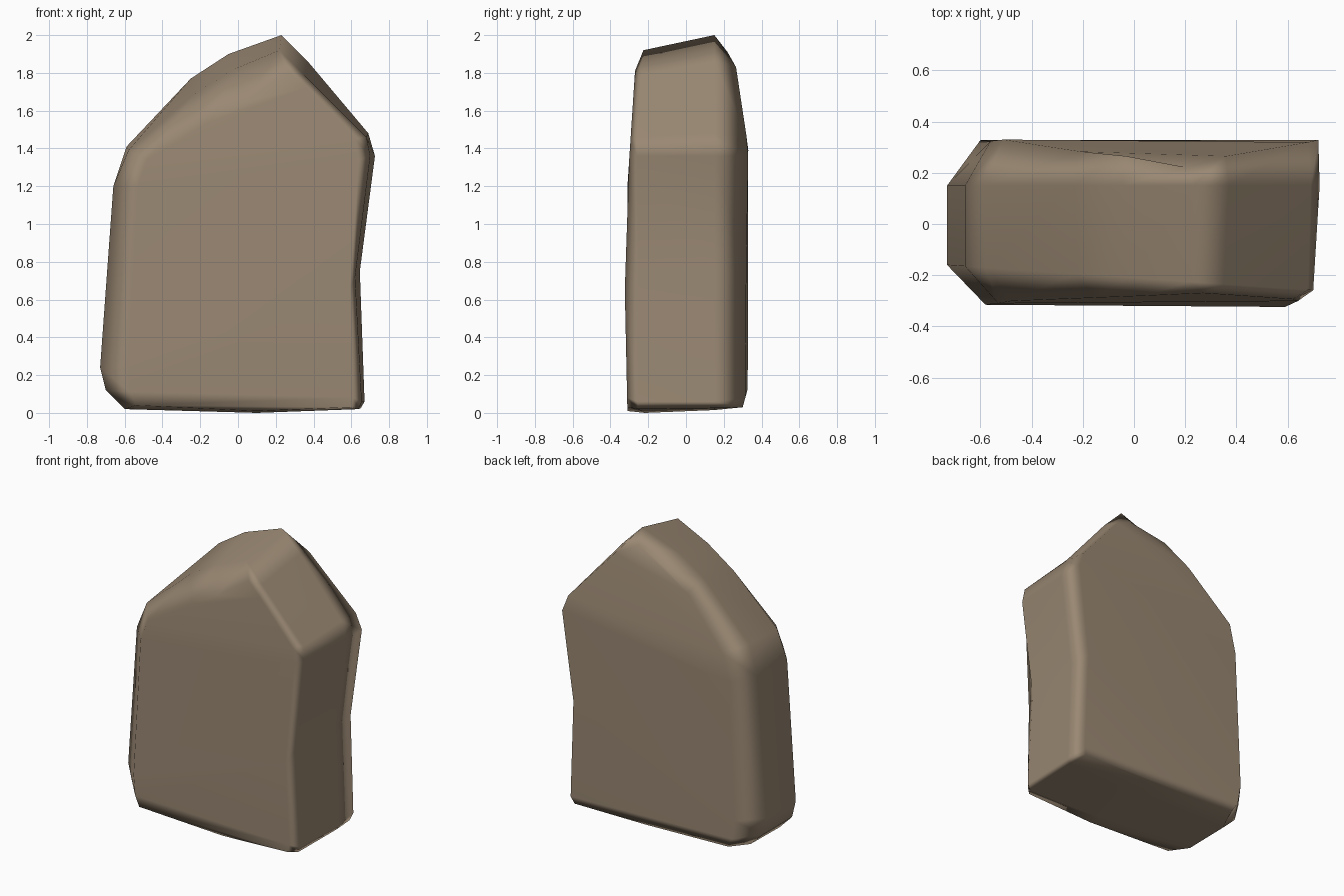
import bpy, bmesh

if "Cube" in bpy.data.objects:
    bpy.data.objects.remove(bpy.data.objects["Cube"])

# Outlines in x, z: clockwise from bottom left, over the peak, to bottom right and bottom middle
front = [(-.54, .04), (-.57, .11), (-.58, .25), (-.53, 1.20), (-.48, 1.34), (-.15, 1.54), (.04, 1.65),
         (.27, 1.81), (.36, 1.72), (.62, 1.45), (.64, 1.34), (.59, .65), (.61, .08), (.60, .03), (.10, .01)]
front_rim = [(-.60, .02), (-.70, .12), (-.73, .24), (-.66, 1.20), (-.58, 1.39), (-.23, 1.69), (-.02, 1.82),
             (.22, 1.92), (.35, 1.79), (.68, 1.46), (.70, 1.36), (.62, .72), (.655, .06), (.64, .02), (.10, .0)]
back_rim = [(-.60, .025), (-.70, .12), (-.73, .24), (-.66, 1.20), (-.59, 1.41), (-.25, 1.77), (-.05, 1.90),
            (.23, 2.0), (.37, 1.86), (.69, 1.48), (.725, 1.36), (.645, .75), (.67, .06), (.65, .025), (.10, .015)]
back = [(-.54, .05), (-.58, .12), (-.60, .25), (-.56, 1.20), (-.51, 1.39), (-.21, 1.71), (-.03, 1.83),
        (.21, 1.91), (.36, 1.83), (.68, 1.47), (.72, 1.36), (.64, .75), (.665, .08), (.645, .03), (.10, .03)]


def interp(z, keys):
    """Depth at height z from (height, depth) pairs."""
    for (z0, y0), (z1, y1) in zip(keys, keys[1:]):
        if z <= z1:
            return y0 + (y1 - y0) * max(0, z - z0) / (z1 - z0)
    return keys[-1][1]


depth = [
    lambda x, z: interp(z, [(0, -.31), (.7, -.325), (1.2, -.31), (1.81, -.27)]),
    lambda x, z: -.16 - .10 * (x + .73) / 1.45,
    lambda x, z: .15,
    lambda x, z: interp(z, [(.03, .30), (.12, .325), (.4, .33), (.9, .315), (1.4, .33), (1.83, .265), (1.91, .22)]),
]

# Rock body: loft the four outlines from front to back
bm = bmesh.new()
rings = [[bm.verts.new((x, y(x, z), z)) for x, z in pts]
         for pts, y in zip((front, front_rim, back_rim, back), depth)]
n = len(front)
for a, b in zip(rings, rings[1:]):
    for i in range(n):
        j = (i + 1) % n
        bm.faces.new((a[i], a[j], b[j], b[i]))

# Front and back faces as strips across the width
for r in (rings[0], rings[-1]):
    bm.faces.new((r[0], r[13], r[14]))
    for i in range(5):
        bm.faces.new((r[i], r[i + 1], r[12 - i], r[13 - i]))
    bm.faces.new((r[5], r[6], r[7], r[8]))
bmesh.ops.recalc_face_normals(bm, faces=bm.faces[:])
for f in bm.faces:
    f.smooth = True

mesh = bpy.data.meshes.new("rock")
bm.to_mesh(mesh)
bm.free()
rock = bpy.data.objects.new("rock", mesh)
bpy.context.collection.objects.link(rock)

# Soft edges, flat broad faces
wn = rock.modifiers.new("soft_edges", 'WEIGHTED_NORMAL')
wn.mode = 'FACE_AREA'
wn.weight = 60

mat = bpy.data.materials.new("brown stone")
mat.diffuse_color = (.32, .245, .17, 1)
mat.use_nodes = True
mat.node_tree.nodes["Principled BSDF"].inputs["Base Color"].default_value = mat.diffuse_color
mesh.materials.append(mat)
